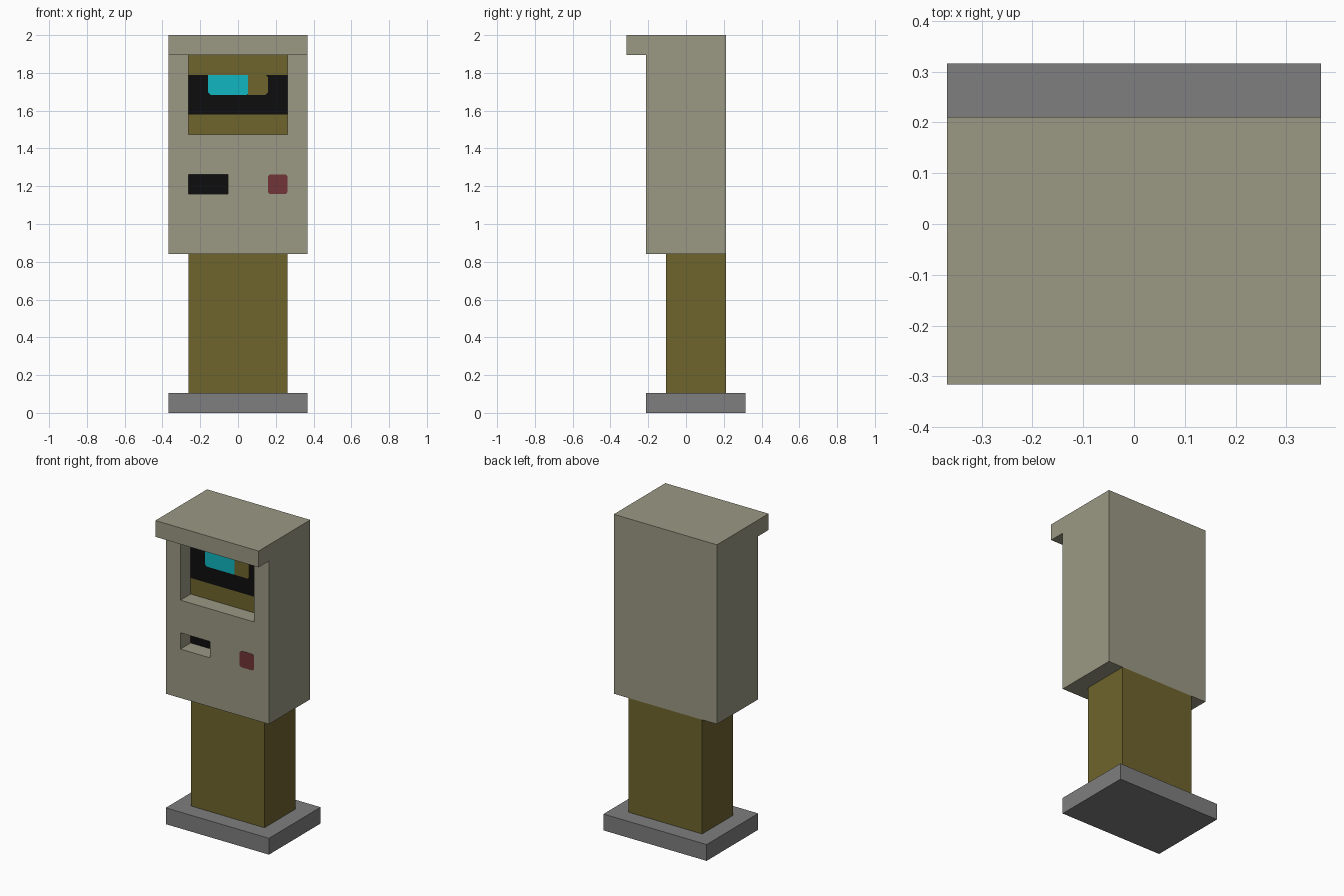
import bpy
import bmesh

if "Cube" in bpy.data.objects:
    bpy.data.objects.remove(bpy.data.objects["Cube"], do_unlink=True)

U = 2 / 19  # the whole model sits on a grid of this size


def material(name, rgb):
    """Flat material from 0-255 sRGB values."""
    lin = [((c / 255 + 0.055) / 1.055) ** 2.4 if c > 10 else c / 255 / 12.92 for c in rgb]
    m = bpy.data.materials.new(name)
    m.use_nodes = True
    m.diffuse_color = (*lin, 1)
    m.node_tree.nodes["Principled BSDF"].inputs["Base Color"].default_value = (*lin, 1)
    return m


BEIGE = material("beige casing", (155, 153, 132))
OLIVE = material("olive brown", (110, 100, 45))
GREY = material("stone grey", (126, 126, 126))
BLACK = material("black", (13, 13, 13))
CYAN = material("cyan screen", (16, 182, 192))
RED = material("dull red", (114, 52, 55))


def prism(name, points, y0, y1, mat):
    """Extrude an x-z outline (absolute units) from y0 back to y1."""
    bm = bmesh.new()
    face = bm.faces.new([bm.verts.new((x, y0, z)) for x, z in points])
    grown = bmesh.ops.extrude_face_region(bm, geom=[face])["geom"]
    verts = [g for g in grown if isinstance(g, bmesh.types.BMVert)]
    bmesh.ops.translate(bm, verts=verts, vec=(0, y1 - y0, 0))
    bmesh.ops.recalc_face_normals(bm, faces=bm.faces)
    mesh = bpy.data.meshes.new(name)
    bm.to_mesh(mesh)
    bm.free()
    mesh.materials.append(mat)
    obj = bpy.data.objects.new(name, mesh)
    bpy.context.collection.objects.link(obj)
    return obj


def box(name, x, y, z, mat):
    """Box from (low, high) grid ranges."""
    (x0, x1), (z0, z1) = [[v * U for v in r] for r in (x, z)]
    return prism(name, [(x0, z0), (x1, z0), (x1, z1), (x0, z1)], y[0] * U, y[1] * U, mat)


def plate(name, x, z, y, proud, mat, cuts=(0, 0, 0, 0)):
    """Thin plate on plane y; cuts trim corners bottom-left, bottom-right, top-right, top-left."""
    (x0, x1), (z0, z1) = [[v * U for v in r] for r in (x, z)]
    corners = [(x0, z0, 1, 1), (x1, z0, -1, 1), (x1, z1, -1, -1), (x0, z1, 1, -1)]
    pts = []
    for i, ((cx, cz, sx, sz), c) in enumerate(zip(corners, cuts)):
        if c:
            pair = [(cx, cz + sz * c), (cx + sx * c, cz)]
            pts += pair if i % 2 == 0 else pair[::-1]
        else:
            pts.append((cx, cz))
    return prism(name, pts, y * U - proud, y * U, mat)


# Base slab and column
box("base", (-3.5, 3.5), (-2, 3), (0, 1), GREY)
box("column", (-2.5, 2.5), (-1, 2), (1, 8), OLIVE)

# Casing with the screen recess and the slot cut into its front
casing = box("casing", (-3.5, 3.5), (-2, 2), (8, 18), BEIGE)
for name, x, z in (("screen_recess", (-2.5, 2.5), (14, 18.5)),
                   ("slot_recess", (-2.5, -0.5), (11, 12))):
    cutter = box(name, x, (-3, -1), z, BEIGE)
    mod = casing.modifiers.new(name, "BOOLEAN")
    mod.operation = "DIFFERENCE"
    mod.solver = "EXACT"
    mod.object = cutter
    bpy.context.view_layer.objects.active = casing
    bpy.ops.object.modifier_apply(modifier=name)
    bpy.data.objects.remove(cutter, do_unlink=True)

# Hood overhanging the front
box("hood", (-3.5, 3.5), (-3, 2), (18, 19), BEIGE)

# Screen layers at the back of the recess
T = 0.012
plate("screen_backing", (-2.5, 2.5), (14, 18), -1, 0.002, OLIVE)
plate("screen_panel", (-2.5, 2.5), (15, 17), -1, 0.004, BLACK)
plate("screen_display", (-1.5, 0.5), (16, 17), -1, 0.006, CYAN, (T, T / 2, 0, 0))
plate("screen_tile", (0.5, 1.5), (16, 17), -1, 0.006, OLIVE, (0, T, T, 0))

# Slot back and push button
plate("slot_back", (-2.5, -0.5), (11, 12), -1, 0.002, BLACK)
plate("button", (1.5, 2.5), (11, 12), -2, 0.002, RED, (T, T, T, T))
